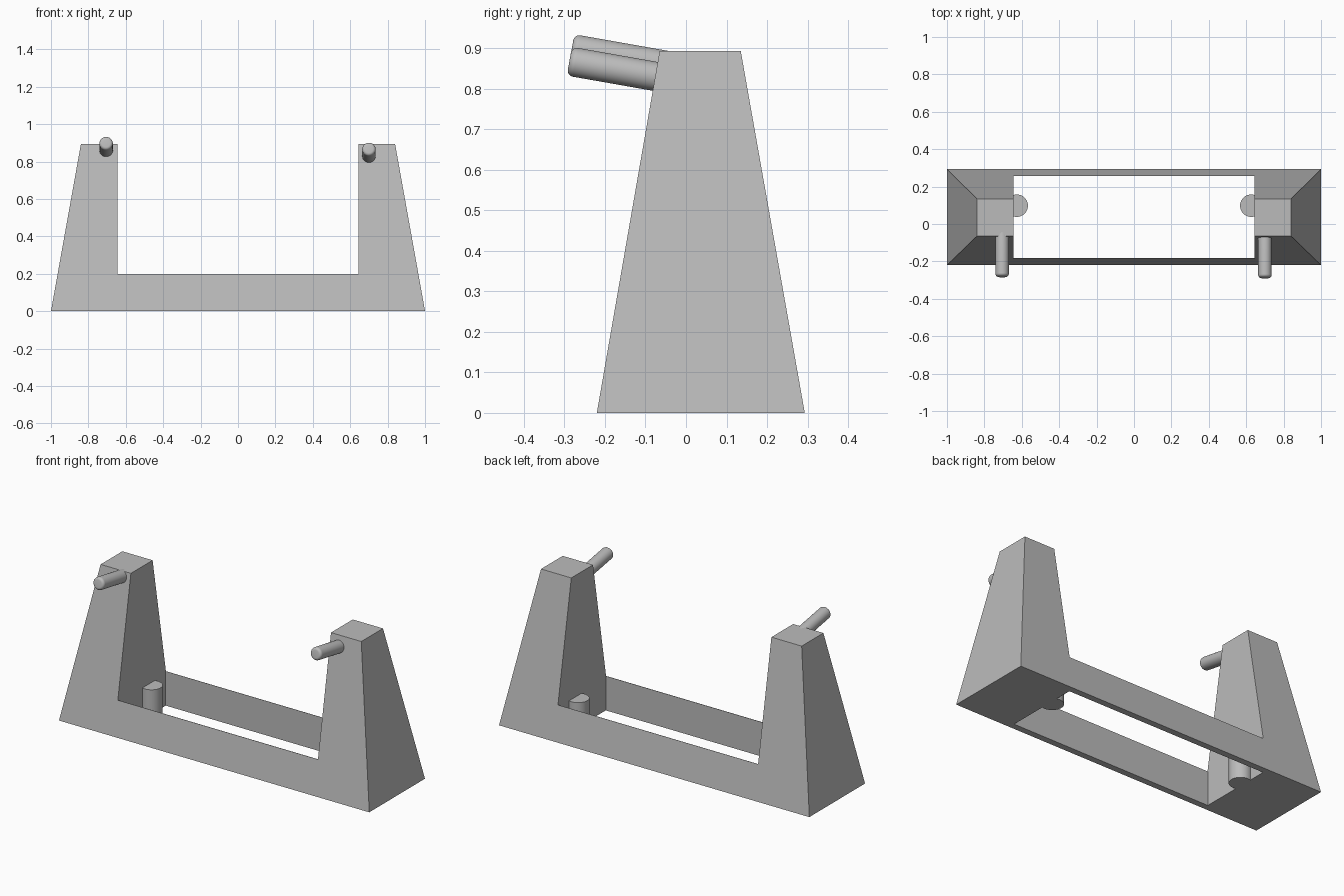
import bpy, bmesh, math
from mathutils import Matrix, Vector

default = bpy.data.objects.get("Cube")
if default:
    bpy.data.objects.remove(default, do_unlink=True)

grey = bpy.data.materials.new("light_grey")
grey.use_nodes = True
grey.diffuse_color = (0.5, 0.5, 0.5, 1)
grey.node_tree.nodes["Principled BSDF"].inputs["Base Color"].default_value = (0.5, 0.5, 0.5, 1)

HEIGHT = 0.893      # top of the posts
RAIL = 0.2          # top of the rails
INNER = 0.645       # inner face of each post


def finish(name, bm):
    """Turn a bmesh into a named grey object."""
    bmesh.ops.recalc_face_normals(bm, faces=bm.faces)
    mesh = bpy.data.meshes.new(name)
    bm.to_mesh(mesh)
    bm.free()
    mesh.materials.append(grey)
    obj = bpy.data.objects.new(name, mesh)
    bpy.context.collection.objects.link(obj)
    return obj


def tapered_box(name, x0, y0, z0, x1, y1, z1):
    """Box whose bottom and top have their own half width and y range."""
    bm = bmesh.new()
    for half, ys, z in ((x0, y0, z0), (x1, y1, z1)):
        for x in (-half, half):
            for y in ys:
                bm.verts.new((x, y, z))
    bmesh.ops.convex_hull(bm, input=bm.verts)
    bmesh.ops.dissolve_limit(bm, angle_limit=0.01, verts=bm.verts, edges=bm.edges)
    return finish(name, bm)


def rod(name, start, end, radius, rounding=0):
    """Cylinder between two points, with an optional rounded far end."""
    start, end = Vector(start), Vector(end)
    axis = end - start
    bm = bmesh.new()
    bmesh.ops.create_cone(bm, cap_ends=True, segments=40, radius1=radius,
                          radius2=radius, depth=axis.length)
    if rounding:
        rim = [e for e in bm.edges if all(v.co.z > 0 for v in e.verts)]
        bmesh.ops.bevel(bm, geom=rim, offset=rounding, segments=5,
                        profile=0.5, affect='EDGES')
    turn = axis.to_track_quat('Z', 'Y').to_matrix().to_4x4()
    bm.transform(Matrix.Translation((start + end) / 2) @ turn)
    return finish(name, bm)


def combine(target, tool, operation):
    """Apply a boolean and discard the tool object."""
    bpy.context.view_layer.objects.active = target
    mod = target.modifiers.new(tool.name, 'BOOLEAN')
    mod.operation = operation
    mod.solver = 'EXACT'
    mod.object = tool
    bpy.ops.object.modifier_apply(modifier=mod.name)
    bpy.data.objects.remove(tool, do_unlink=True)


def smooth(obj):
    bpy.ops.object.select_all(action='DESELECT')
    obj.select_set(True)
    bpy.context.view_layer.objects.active = obj
    bpy.ops.object.shade_smooth_by_angle(angle=math.radians(30))


# Tapered body, opened between the posts and down through the base
frame = tapered_box("frame", 1, (-0.22, 0.293), 0, 0.84, (-0.065, 0.135), HEIGHT)
combine(frame, tapered_box("post_gap", INNER, (-1, 1), RAIL, INNER, (-1, 1), 1),
        'DIFFERENCE')
combine(frame, tapered_box("base_slot", INNER, (-0.183, 0.256), -0.1,
                           INNER, (-0.183, 0.256), 0.5), 'DIFFERENCE')

# Cross holes near the tops of both posts
combine(frame, rod("cross_hole", (-1.2, 0.035, 0.842), (1.2, 0.035, 0.842), 0.025),
        'DIFFERENCE')

# Upright sockets on the inner faces, with bores that run on into the posts
for side in (-1, 1):
    x, y = side * 0.627, 0.098
    combine(frame, rod("socket", (x, y, 0), (x, y, 0.185), 0.06), 'UNION')
    combine(frame, rod("socket_bore", (x, y, -0.1), (x, y, 0.4), 0.03), 'DIFFERENCE')
smooth(frame)

# Round-ended pins, square to the sloping front faces
tilt = math.radians(10)
out = Vector((0, -math.cos(tilt), math.sin(tilt)))
for name, x, y, z in (("left_pin", 0.70, -0.075, 0.83),
                      ("right_pin", -0.705, -0.069, 0.861)):
    root = Vector((x, y, z))
    smooth(rod(name, root - out * 0.04, root + out * 0.216, 0.036, 0.015))
